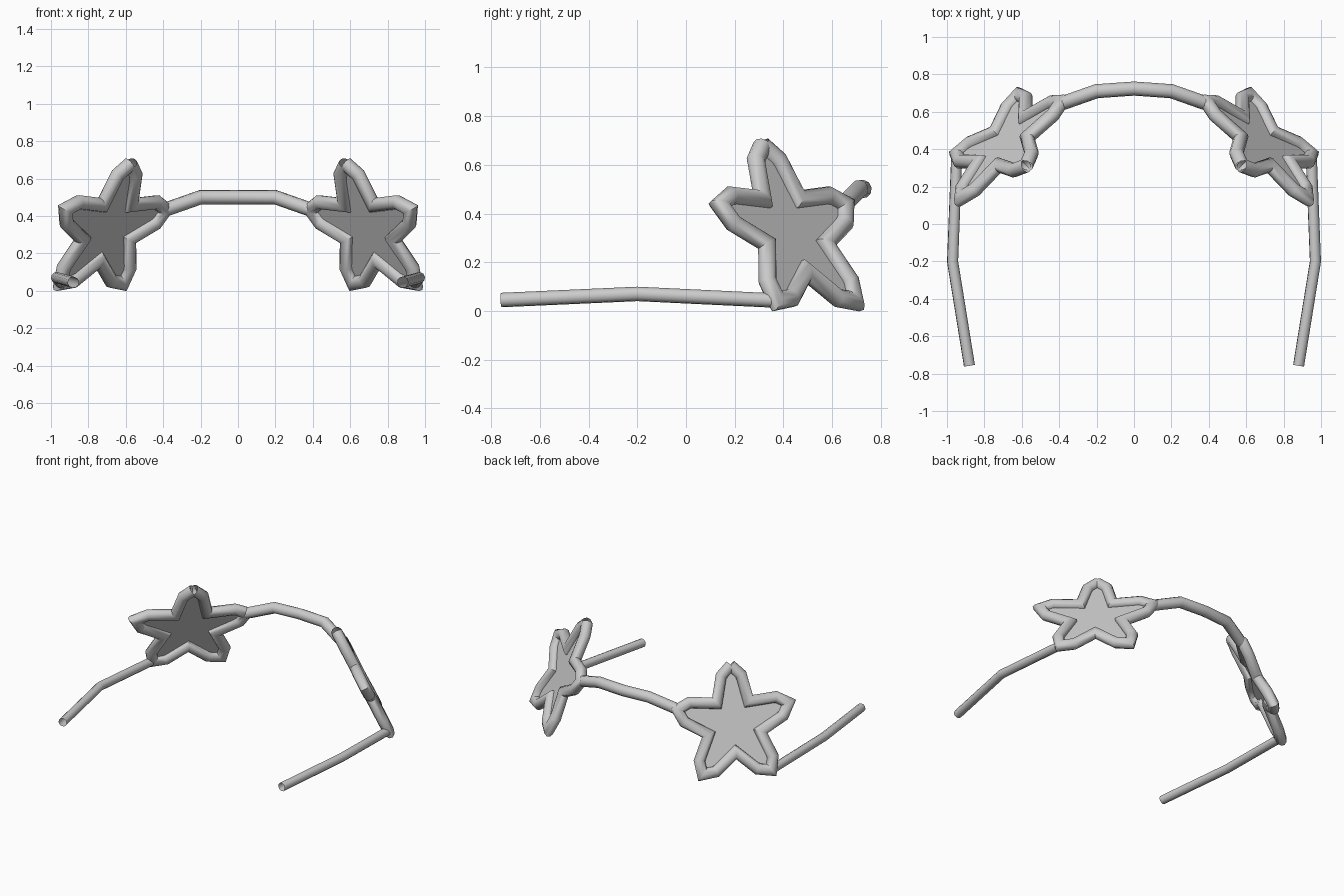
import bpy, bmesh, math
from mathutils import Vector, Matrix

cube = bpy.data.objects.get("Cube")
if cube:
    bpy.data.objects.remove(cube, do_unlink=True)

SIDES = 10
TIPS = 5

grey = bpy.data.materials.new("light_grey")
grey.use_nodes = True
colour = (0.6, 0.6, 0.6, 1)
grey.diffuse_color = colour
grey.node_tree.nodes["Principled BSDF"].inputs["Base Color"].default_value = colour


def finish(bm, name):
    """Turn a bmesh into a named, smooth object with crisp joints."""
    bmesh.ops.recalc_face_normals(bm, faces=bm.faces)
    for f in bm.faces:
        f.smooth = True
    for e in bm.edges:
        e.smooth = e.calc_face_angle(0) < math.radians(42)
    mesh = bpy.data.meshes.new(name)
    bm.to_mesh(mesh)
    bm.free()
    mesh.materials.append(grey)
    obj = bpy.data.objects.new(name, mesh)
    bpy.context.collection.objects.link(obj)
    return obj


def tube(name, points, radius):
    """Open-ended round tube along a path, with mitred joints."""
    points = [Vector(p) for p in points]
    dirs = [(b - a).normalized() for a, b in zip(points, points[1:])]
    side = dirs[0].orthogonal().normalized()
    up = dirs[0].cross(side)
    offsets = []
    for i in range(SIDES):
        a = math.tau * i / SIDES
        offsets.append((side * math.cos(a) + up * math.sin(a)) * radius)
    bm = bmesh.new()
    rings = [[bm.verts.new(points[0] + o) for o in offsets]]
    for k in range(1, len(points)):
        before = dirs[k - 1]
        after = dirs[min(k, len(dirs) - 1)]
        plane = (before + after).normalized()
        # slide each side line along the segment onto the mitre plane
        moved = [o - before * (o.dot(plane) / before.dot(plane)) for o in offsets]
        rings.append([bm.verts.new(points[k] + o) for o in moved])
        turn = before.rotation_difference(after)
        offsets = [turn @ o for o in offsets]
    for r, s in zip(rings, rings[1:]):
        for i in range(SIDES):
            j = (i + 1) % SIDES
            bm.faces.new((r[i], r[j], s[j], s[i]))
    return finish(bm, name)


def star_outline(tip, valley):
    """Points of a star, each tip given as (distance, sideways) pairs."""
    pts = []
    for i in range(TIPS):
        a = math.tau * i / TIPS
        out = Vector((math.sin(a), math.cos(a)))
        across = Vector((math.cos(a), -math.sin(a)))
        pts += [out * d + across * s for d, s in tip]
        h = a + math.pi / TIPS
        pts.append(Vector((math.sin(h), math.cos(h))) * valley)
    return pts


# Plane of the leaning star on the +x side
CENTRE = Vector((0.69, 0.434, 0.326))
U = Vector((0.72, -0.69, 0)).normalized()
V = Vector((-0.29, -0.31, 0.9)).normalized()

frame = star_outline([(0.325, -0.066), (0.39, 0), (0.325, 0.066)], 0.18)
frame = frame[1:] + frame[:2]          # the seam sits at the top tip
lens = star_outline([(0.335, -0.016), (0.335, 0.016)], 0.18)
temple = [(0.947, 0.385, 0.042), (0.97, -0.2, 0.07), (0.88, -0.757, 0.045)]

for label, sx in (("left", 1), ("right", -1)):
    flip = Matrix.Diagonal((sx, 1, 1))

    def place(p):
        return flip @ (CENTRE + U * p.x + V * p.y)

    # Star rim
    tube(label + "_star_rim", [place(p) for p in frame], 0.038)

    # Flat star lens
    bm = bmesh.new()
    bm.faces.new([bm.verts.new(place(p)) for p in lens])
    finish(bm, label + "_star_lens")

    # Side arm
    tube(label + "_arm", [flip @ Vector(p) for p in temple], 0.03)

# Arched bridge joining the stars
half = [(0.385, 0.645, 0.435), (0.2, 0.71, 0.5)]
bridge = half + [(0, 0.724, 0.5)] + [(-x, y, z) for x, y, z in reversed(half)]
tube("bridge", bridge, 0.038)
